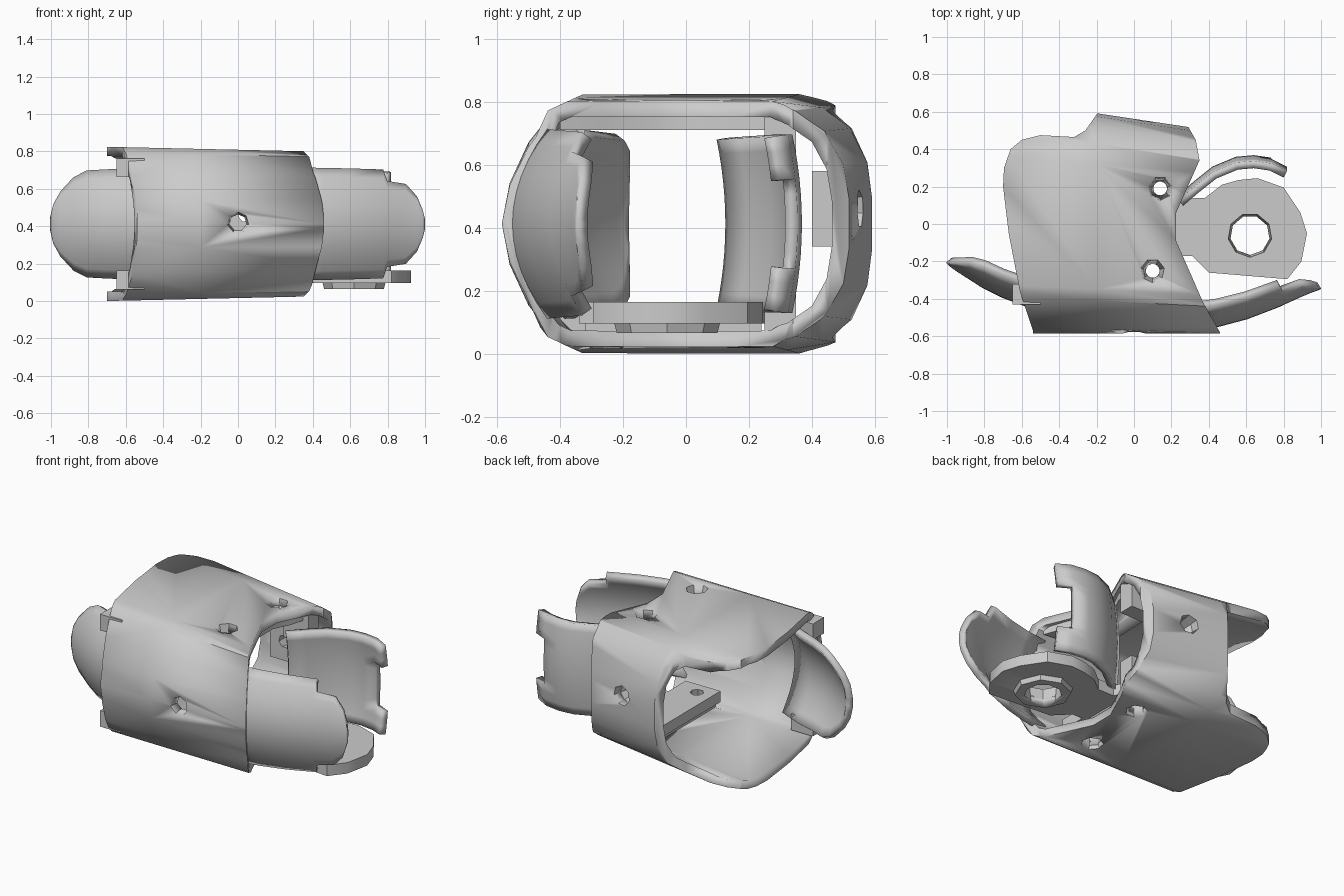
import bpy, bmesh, math
from mathutils import Vector

if "Cube" in bpy.data.objects:
    bpy.data.objects.remove(bpy.data.objects["Cube"])

MID = 0.412  # height of the mirror plane between top and bottom plates

grey = bpy.data.materials.new("light_grey")
grey.diffuse_color = (0.6, 0.6, 0.6, 1)
grey.use_nodes = True
grey.node_tree.nodes["Principled BSDF"].inputs["Base Color"].default_value = grey.diffuse_color


def make(name, bm, angle=30):
    bmesh.ops.recalc_face_normals(bm, faces=bm.faces[:])
    me = bpy.data.meshes.new(name)
    bm.to_mesh(me)
    bm.free()
    me.materials.append(grey)
    ob = bpy.data.objects.new(name, me)
    bpy.context.collection.objects.link(ob)
    activate(ob)
    bpy.ops.object.shade_smooth_by_angle(angle=math.radians(angle))
    return ob


def activate(ob):
    bpy.ops.object.select_all(action='DESELECT')
    ob.select_set(True)
    bpy.context.view_layer.objects.active = ob


def apply(ob, mod):
    activate(ob)
    bpy.ops.object.modifier_apply(modifier=mod.name)


def solidify(ob, thickness, offset):
    m = ob.modifiers.new("thickness", 'SOLIDIFY')
    m.thickness, m.offset, m.use_even_offset = thickness, offset, True
    apply(ob, m)


def cut(ob, cutter, op='DIFFERENCE'):
    m = ob.modifiers.new("cut", 'BOOLEAN')
    m.operation, m.object, m.solver = op, cutter, 'EXACT'
    apply(ob, m)
    bpy.data.objects.remove(cutter)


def prism(name, outline, z0, z1):
    bm = bmesh.new()
    f = bm.faces.new([bm.verts.new((x, y, z0)) for x, y in outline])
    up = bmesh.ops.extrude_face_region(bm, geom=[f])
    vs = [v for v in up["geom"] if isinstance(v, bmesh.types.BMVert)]
    bmesh.ops.translate(bm, verts=vs, vec=(0, 0, z1 - z0))
    return make(name, bm)


def cone(name, loc, axis, r_in, r_out, depth, sides=7):
    bm = bmesh.new()
    bmesh.ops.create_cone(bm, cap_ends=True, segments=sides, radius1=r_in,
                          radius2=r_out, depth=depth)
    rot = Vector(axis).to_track_quat('Z', 'Y').to_matrix()
    bmesh.ops.rotate(bm, verts=bm.verts[:], matrix=rot)
    bmesh.ops.translate(bm, verts=bm.verts[:], vec=loc)
    return make(name, bm)


def box(name, x0, x1, y0, y1, z0, z1):
    return prism(name, [(x0, y0), (x1, y0), (x1, y1), (x0, y1)], z0, z1)


# Shell: tapered tube along x with a rounded cross-section
half = [(0.592, 0.08), (0.575, 0.2), (0.52, 0.31), (0.43, 0.378), (0.32, 0.41),
        (-0.36, 0.41), (-0.42, 0.38), (-0.50, 0.26), (-0.56, 0.13)]


def section(x):
    s = 1 - 0.055 * (x + 0.6)
    pts = []
    for y, h in half:
        if y > 0.4:
            y -= 0.15 * (x + 0.2)
        elif y > 0:
            y -= 0.085 * (x + 0.2)
        elif y > -0.45:
            y -= 0.05 * x
        pts.append((y, h * s))
    return ([(y, MID + h) for y, h in pts] + [(-0.585, MID)]
            + [(y, MID - h) for y, h in reversed(pts)])


bm = bmesh.new()
rings = [[bm.verts.new((x, y, z)) for y, z in section(x)] for x in (-0.85, -0.2, 0.6)]
for a, b in zip(rings, rings[1:]):
    for i in range(len(a)):
        j = (i + 1) % len(a)
        bm.faces.new((a[i], a[j], b[j], b[i]))
shell = make("shell", bm)
solidify(shell, 0.05, -1)

# Trim the shell to its outline, leaving both ends open
trim = [(-0.54, -0.7), (-0.54, -0.57), (-0.61, -0.36), (-0.67, -0.05), (-0.70, 0.2),
        (-0.695, 0.3), (-0.66, 0.4), (-0.6, 0.45), (-0.5, 0.475), (-0.32, 0.465),
        (-0.26, 0.5), (-0.19, 0.6), (-0.19, 0.7), (0.27, 0.7), (0.29, 0.52),
        (0.33, 0.45), (0.35, 0.34), (0.27, 0.16), (0.225, 0.06), (0.225, -0.09),
        (0.30, -0.26), (0.37, -0.42), (0.46, -0.58), (0.46, -0.7)]
cut(shell, prism("trim_cutter", trim, -0.3, 1.2), 'INTERSECT')

# Inner mounting plate under the top, and bosses round the screw holes
liner = prism("top_liner", [(-0.02, -0.36), (0.33, -0.40), (0.28, -0.26), (0.2, -0.09),
                            (0.2, 0.06), (0.25, 0.16), (0.28, 0.27), (0.0, 0.27)],
              0.71, 0.765)
back_boss = box("back_boss", -0.06, 0.17, 0.40, 0.52, 0.34, 0.58)

# Bottom joint arm with round end
arm = prism("joint_arm", [(0.0, 0.27), (0.22, 0.24), (0.27, 0.14), (0.38, 0.14),
                          (0.47, 0.21), (0.56, 0.235), (0.66, 0.245), (0.80, 0.195),
                          (0.89, 0.06), (0.925, -0.05), (0.895, -0.2), (0.82, -0.295),
                          (0.40, -0.26), (0.31, -0.17), (0.24, -0.17), (0.24, -0.34),
                          (0.0, -0.34)], 0.095, 0.163)
base = box("arm_base", 0.02, 0.21, -0.32, 0.24, 0.04, 0.1)
hub = cone("joint_hub", (0.62, -0.06, 0.085), (0, 0, 1), 0.16, 0.17, 0.04, 8)
for part in (arm, hub):
    cut(part, cone("hub_cutter", (0.62, -0.06, 0.12), (0, 0, 1), 0.10, 0.125, 0.2, 9))

# Screw holes through plates and walls
for x, y in ((0.14, 0.19), (0.10, -0.25)):
    for part in (shell, liner):
        cut(part, cone("hole_cutter", (x, y, 0.76), (0, 0, 1), 0.035, 0.07, 0.14))
    for part in (shell, arm, base):
        cut(part, cone("hole_cutter", (x, y, 0.09), (0, 0, -1), 0.035, 0.07, 0.2))
cut(shell, cone("hole_cutter", (0, -0.56, 0.42), (0, -1, 0), 0.035, 0.07, 0.14))
for part in (shell, back_boss):
    cut(part, cone("hole_cutter", (0.05, 0.49, 0.46), (0.1, 1, 0), 0.035, 0.07, 0.26))


# Curved guard tongues: path rows are (x, y, half height)
def tongue(name, path, bulge, notch=False, rows=12):
    bm = bmesh.new()
    grid = []
    for x, y, h in path:
        row = []
        for i in range(rows + 1):
            t = 2 * i / rows - 1
            row.append(bm.verts.new((x, y + bulge * (t * h / 0.28) ** 2, MID + t * h)))
        grid.append(row)
    for k in range(len(path) - 1):
        for i in range(rows):
            middle = rows // 4 <= i < rows - rows // 4
            if notch and middle and k == len(path) - 2:
                continue
            bm.faces.new((grid[k][i], grid[k + 1][i], grid[k + 1][i + 1], grid[k][i + 1]))
    ob = make(name, bm)
    solidify(ob, 0.04, 0)
    return ob


tongue("front_left_tongue",
       [(-0.42, -0.50, 0.29), (-0.58, -0.42, 0.285), (-0.70, -0.375, 0.28),
        (-0.80, -0.325, 0.275), (-0.87, -0.28, 0.24), (-0.94, -0.235, 0.165),
        (-0.975, -0.21, 0.1), (-0.99, -0.195, 0.03)], 0.12)
tongue("front_right_tongue",
       [(0.30, -0.555, 0.29), (0.45, -0.53, 0.288), (0.60, -0.49, 0.285),
        (0.77, -0.425, 0.28), (0.79, -0.415, 0.22), (0.89, -0.37, 0.205),
        (0.95, -0.345, 0.14), (0.98, -0.335, 0.07), (0.99, -0.33, 0.02)], 0.11)
tongue("back_right_tongue",
       [(0.25, 0.14, 0.27), (0.33, 0.21, 0.275), (0.43, 0.29, 0.28), (0.55, 0.34, 0.28),
        (0.64, 0.348, 0.28), (0.73, 0.335, 0.28), (0.81, 0.295, 0.275)], -0.03, True)

# Lugs joining the tongues to the plates, mirrored top to bottom
for side, z in (("top", 1), ("bottom", -1)):
    for name, x0, x1, y0, y1, a, b in (("back_lug", 0.14, 0.31, 0.25, 0.35, 0.16, 0.345),
                                       ("front_lug", -0.65, -0.5, -0.43, -0.32, 0.25, 0.35)):
        lo, hi = sorted((MID + z * a, MID + z * b))
        box(side + "_" + name, x0, x1, y0, y1, lo, hi)
